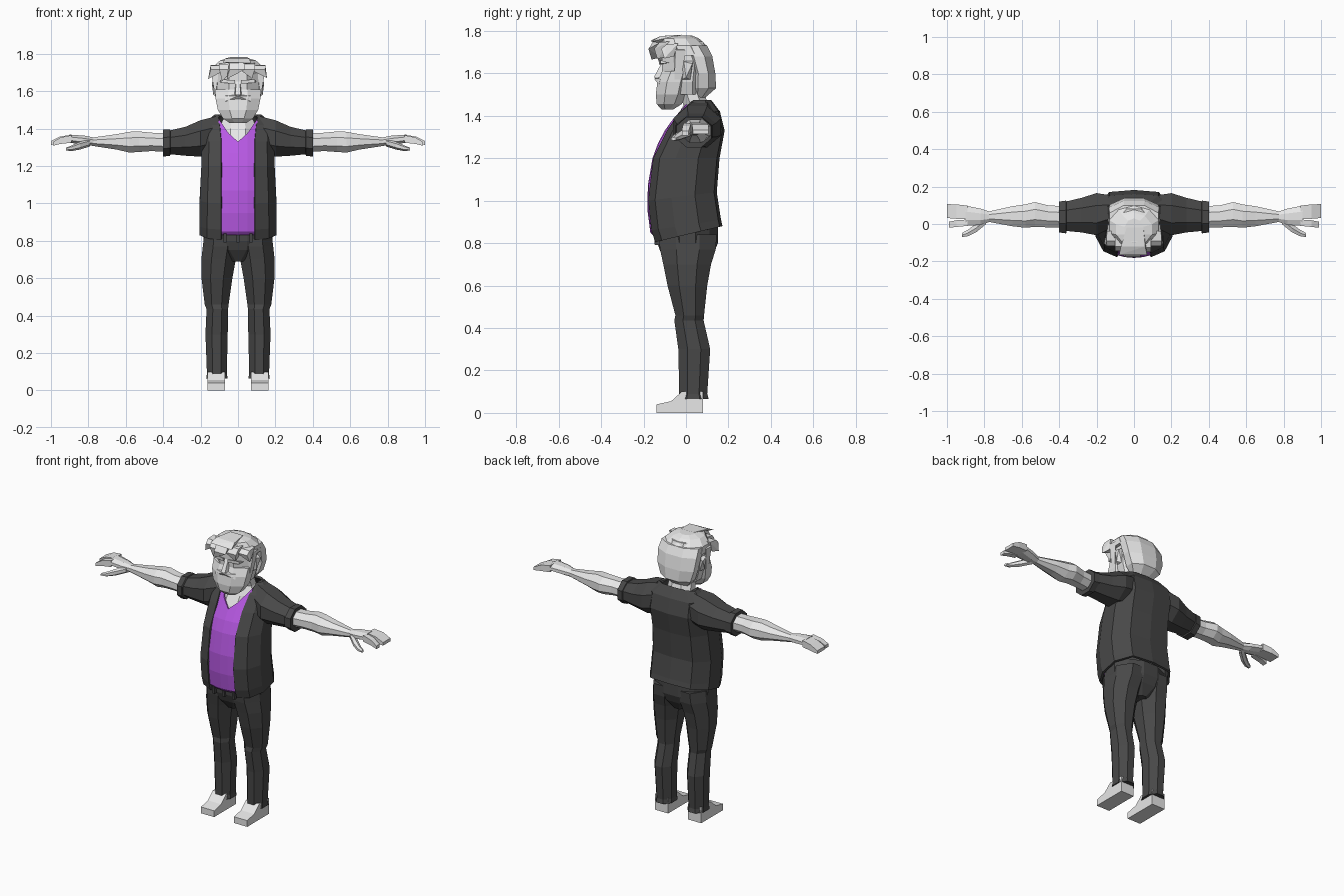
import bpy, bmesh, math


def material(name, rgb):
    m = bpy.data.materials.new(name)
    m.diffuse_color = (*rgb, 1)
    return m


PALE = material("pale grey", (0.8, 0.8, 0.8))
DARK = material("dark cloth", (0.065, 0.065, 0.065))
PURPLE = material("purple cloth", (0.48, 0.1, 0.78))


def finish(name, bm, mat, mirror=False, thick=0):
    bmesh.ops.recalc_face_normals(bm, faces=bm.faces)
    me = bpy.data.meshes.new(name)
    bm.to_mesh(me)
    bm.free()
    me.materials.append(mat)
    ob = bpy.data.objects.new(name, me)
    bpy.context.collection.objects.link(ob)
    if mirror:
        mod = ob.modifiers.new("mirror", 'MIRROR')
        mod.merge_threshold = 0.0005
    if thick:
        mod = ob.modifiers.new("thickness", 'SOLIDIFY')
        mod.thickness = thick
        mod.offset = -1
    return ob


def loft(name, mat, rings, axis='z', n=8, mirror=False):
    """Rings are (position on axis, a0, a1, b0, b1); a,b = x,y for z axis and y,z for x axis."""
    bm = bmesh.new()
    ang = [math.pi * (2 * i + 1) / n for i in range(n)]
    mc = max(abs(math.cos(t)) for t in ang)
    ms = max(abs(math.sin(t)) for t in ang)
    loops = []
    for p, a0, a1, b0, b1 in rings:
        loop = []
        for t in ang:
            a = (a0 + a1) / 2 + (a1 - a0) / 2 * math.cos(t) / mc
            b = (b0 + b1) / 2 + (b1 - b0) / 2 * math.sin(t) / ms
            loop.append(bm.verts.new((a, b, p) if axis == 'z' else (p, a, b)))
        loops.append(loop)
    for u, v in zip(loops, loops[1:]):
        for i in range(n):
            j = (i + 1) % n
            bm.faces.new((u[i], u[j], v[j], v[i]))
    bm.faces.new(loops[0])
    bm.faces.new(loops[-1])
    return finish(name, bm, mat, mirror)


def sheet(name, mat, rows, thick):
    """Half surface from rows of points, mirrored across x = 0."""
    bm = bmesh.new()
    g = [[bm.verts.new(p) for p in r] for r in rows]
    for u, v in zip(g, g[1:]):
        for i in range(len(u) - 1):
            bm.faces.new((u[i], u[i + 1], v[i + 1], v[i]))
    return finish(name, bm, mat, True, thick)


def hull(name, mat, pts, mirror=False):
    bm = bmesh.new()
    for p in pts:
        bm.verts.new(p)
    res = bmesh.ops.convex_hull(bm, input=bm.verts)
    junk = [v for v in bm.verts if not v.link_faces]
    bmesh.ops.delete(bm, geom=junk, context='VERTS')
    return finish(name, bm, mat, mirror)


# --- Shoes: side profile extruded across
bm = bmesh.new()
prof = [(-.14, 0), (.08, 0), (.08, .10), (-.02, .10), (-.07, .055), (-.14, .04)]
f = bm.faces.new([bm.verts.new((.07, y, z)) for y, z in prof])
r = bmesh.ops.extrude_face_region(bm, geom=[f])
for v in r['geom']:
    if isinstance(v, bmesh.types.BMVert):
        v.co.x = .163
finish("shoes", bm, PALE, mirror=True)

# --- Trousers
loft("trouser_legs", DARK, [
    (.84, .0, .18, -.13, .145), (.77, .0, .188, -.122, .14), (.70, .012, .196, -.107, .118),
    (.60, .03, .195, -.087, .10), (.46, .05, .178, -.05, .085), (.435, .053, .168, -.055, .083),
    (.30, .055, .174, -.036, .114), (.09, .06, .166, -.032, .10), (.065, .055, .17, -.038, .107)],
    mirror=True)
loft("trouser_seat", DARK, [
    (.69, -.05, .05, -.075, .09), (.75, -.17, .17, -.117, .13), (.80, -.185, .185, -.135, .15),
    (.88, -.185, .185, -.14, .15)], n=12)
for i, x in enumerate((-.07, 0, .07)):
    loft(f"belt_loop_{i}", DARK, [(.79, x - .008, x + .008, -.147, -.12),
                                  (.84, x - .008, x + .008, -.152, -.12)], n=4)

# --- Shirt front with a V neckline
rows = [[(0, y, z), (.05, y + .004, z), (.105, y + .018, z)] for z, y in
        ((.83, -.15), (.85, -.168), (.95, -.181), (1.07, -.18), (1.2, -.158), (1.27, -.132))]
rows.append([(0, -.10, 1.33), (.05, -.068, 1.375), (.105, .0, 1.455)])
sheet("shirt", PURPLE, rows, .01)

# --- Open jacket: half profile from front edge round to the back seam
rows = []
for zf, zb, w, yf, yb, e in ((.805, .88, .206, -.145, .172, .092), (.86, .91, .206, -.163, .165, .092),
                             (1.0, 1.04, .205, -.178, .145, .09), (1.2, 1.2, .196, -.155, .158, .09),
                             (1.33, 1.33, .195, -.09, .182, .09), (1.42, 1.42, .19, -.03, .16, .098),
                             (1.475, 1.475, .125, .035, .118, .106)):
    d = yb - yf
    cols = [(e, 0), (max(.8 * w, e + .005), .1), (w, .34), (w, .68), (.68 * w, .96), (0, 1)]
    rows.append([(x, yf + d * k, zf + (zb - zf) * k) for x, k in cols])
sheet("jacket", DARK, rows, .014)

# --- Sleeves and turned cuffs
loft("sleeves", DARK, [
    (.10, -.01, .15, 1.27, 1.47), (.20, -.06, .165, 1.25, 1.445), (.28, -.045, .14, 1.255, 1.41),
    (.385, -.035, .115, 1.265, 1.385)], axis='x', mirror=True)
loft("cuffs", DARK, [(.36, -.045, .12, 1.262, 1.388), (.364, -.05, .125, 1.255, 1.396),
                     (.40, -.045, .12, 1.25, 1.395)], axis='x', mirror=True)

# --- Arms, hands
loft("arms", PALE, [
    (.38, -.02, .095, 1.275, 1.375), (.46, -.018, .10, 1.28, 1.378), (.53, -.015, .117, 1.275, 1.385),
    (.58, -.02, .105, 1.272, 1.383), (.65, -.012, .095, 1.288, 1.37), (.78, .012, .066, 1.308, 1.352)],
    axis='x', mirror=True)
loft("palms", PALE, [
    (.77, .012, .066, 1.308, 1.352), (.82, -.005, .082, 1.312, 1.362), (.90, -.01, .098, 1.325, 1.368)],
    axis='x', n=8, mirror=True)
loft("fingers", PALE, [(.89, .026, .098, 1.325, 1.367), (.95, .028, .105, 1.32, 1.358),
                       (1.0, .032, .106, 1.313, 1.333)], axis='x', n=4, mirror=True)
loft("index_fingers", PALE, [(.89, -.01, .024, 1.325, 1.365), (.95, -.016, .02, 1.318, 1.352),
                             (.99, -.02, .012, 1.308, 1.328)], axis='x', n=4, mirror=True)
loft("thumbs", PALE, [(.79, .0, .045, 1.305, 1.345), (.845, -.045, .0, 1.288, 1.33),
                      (.89, -.066, -.032, 1.28, 1.31), (.92, -.07, -.048, 1.283, 1.298)],
     axis='x', n=6, mirror=True)

# --- Neck and upper chest
loft("neck", PALE, [(1.27, -.1, .1, -.10, .1), (1.34, -.1, .1, -.078, .11), (1.40, -.1, .1, -.04, .11),
                    (1.45, -.08, .08, -.012, .105), (1.56, -.07, .07, -.05, .07)])

# --- Head with full beard
loft("head", PALE, [
    (1.50, -.09, .09, -.09, .08), (1.56, -.11, .11, -.11, .09), (1.62, -.115, .115, -.113, .10),
    (1.70, -.115, .115, -.115, .10), (1.75, -.09, .09, -.09, .08)])
loft("beard", PALE, [
    (1.43, -.045, .045, -.115, -.06), (1.455, -.08, .08, -.138, -.02), (1.50, -.108, .108, -.142, .005),
    (1.56, -.12, .12, -.135, .02), (1.61, -.122, .122, -.112, .03)])
hull("moustache", PALE, [(0, -.15, 1.575), (.07, -.128, 1.545), (.07, -.12, 1.575), (0, -.12, 1.54),
                         (0, -.11, 1.59)], mirror=True)
hull("nose", PALE, [(-.022, -.11, 1.575), (.022, -.11, 1.575), (-.014, -.152, 1.58), (.014, -.152, 1.58),
                    (-.01, -.112, 1.655), (.01, -.112, 1.655)])
hull("brows", PALE, [(.015, -.126, 1.64), (.09, -.12, 1.645), (.09, -.12, 1.662), (.015, -.128, 1.66),
                     (.015, -.10, 1.65), (.1, -.08, 1.65)], mirror=True)
hull("ears", PALE, [(.11, -.02, 1.57), (.11, .02, 1.57), (.11, -.03, 1.66), (.11, .035, 1.66),
                    (.132, .0, 1.58), (.14, .03, 1.645), (.134, -.01, 1.655)], mirror=True)

# --- Hair: back mass, crown, sides and a swept fringe
loft("back_hair", PALE, [
    (1.485, -.065, .065, .04, .09), (1.53, -.105, .105, .02, .142), (1.60, -.128, .128, .025, .138),
    (1.68, -.135, .135, .0, .124), (1.73, -.13, .13, -.04, .10)])
loft("crown_hair", PALE, [
    (1.685, -.135, .135, -.10, .118), (1.73, -.132, .132, -.125, .098), (1.765, -.095, .095, -.12, .06),
    (1.777, -.05, .05, -.10, .03)], n=10)
hull("sideburns", PALE, [(.10, -.06, 1.72), (.145, -.05, 1.71), (.14, .0, 1.71), (.122, -.055, 1.57),
                         (.122, -.025, 1.57), (.10, -.03, 1.60)], mirror=True)
# each lock: root x, tip x, tip z
for i, (x, tx, tz) in enumerate(((-.105, -.16, 1.665), (-.06, -.085, 1.655), (-.005, -.06, 1.665),
                                 (.05, .075, 1.668), (.105, .155, 1.67))):
    side = abs(x) * .6
    hull(f"fringe_lock_{i}", PALE, [
        (x - .04, -.10 + side, 1.76 - side * .3), (x + .04, -.10 + side, 1.76 - side * .3),
        (x - .042, -.155 + side, 1.755 - side * .3), (x + .042, -.155 + side, 1.755 - side * .3),
        (x - .04, -.18 + side, 1.715), (x + .04, -.18 + side, 1.715),
        (tx, -.165 + side, tz), (tx * .9, -.12 + side, tz + .01)])
hull("quiff", PALE, [(-.07, -.12, 1.775), (.06, -.12, 1.775), (-.08, -.165, 1.755), (.07, -.165, 1.75),
                     (-.04, -.02, 1.782), (.05, -.02, 1.782), (0, -.10, 1.74)])
